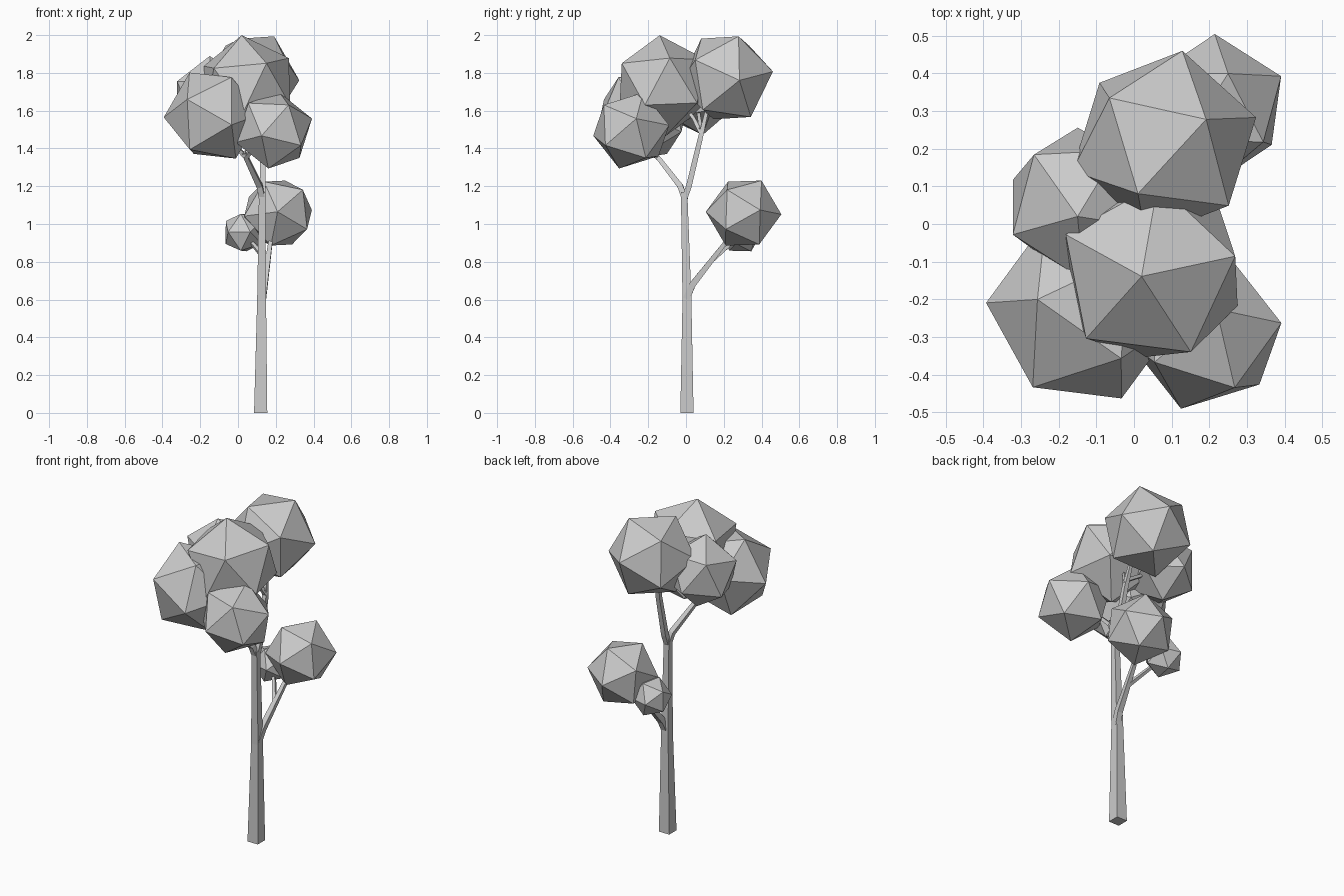
import bpy, bmesh
from mathutils import Vector, Matrix

cube = bpy.data.objects.get("Cube")
if cube:
    bpy.data.objects.remove(cube, do_unlink=True)

grey = bpy.data.materials.new("plain_grey")
grey.use_nodes = True
COLOUR = (0.6, 0.6, 0.6, 1)
grey.diffuse_color = COLOUR
grey.node_tree.nodes["Principled BSDF"].inputs["Base Color"].default_value = COLOUR


def finish(name, bm):
    bmesh.ops.recalc_face_normals(bm, faces=bm.faces)
    mesh = bpy.data.meshes.new(name)
    bm.to_mesh(mesh)
    bm.free()
    mesh.materials.append(grey)
    obj = bpy.data.objects.new(name, mesh)
    bpy.context.collection.objects.link(obj)
    return obj


def frame(main, side):
    """Rotation whose z follows main and whose x leans towards side."""
    z = Vector(main).normalized()
    x = Vector(side)
    x = (x - z * x.dot(z)).normalized()
    return Matrix((x, z.cross(x), z)).transposed()


def foliage(name, centre, radius, corner, neighbour):
    """Icosahedron turned so that two adjoining corners face the given ways."""
    bm = bmesh.new()
    bmesh.ops.create_icosphere(bm, subdivisions=1, radius=radius)
    top = max(bm.verts, key=lambda v: v.co.z)
    ring = top.link_edges[0].other_vert(top)
    turn = frame(corner, neighbour) @ frame(top.co, ring.co).transposed()
    for v in bm.verts:
        v.co = turn @ v.co + Vector(centre)
    finish(name, bm)


def limb(name, path):
    """Square tapered tube along points of (x, y, z, width)."""
    bm = bmesh.new()
    points = [Vector(p[:3]) for p in path]
    loops = []
    for i, p in enumerate(points):
        along = points[min(i + 1, len(points) - 1)] - points[max(i - 1, 0)]
        if i == 0 and p.z == 0:
            along = Vector((0, 0, 1))
        rot = frame(along, (1, 0, 0))
        h = path[i][3] / 2
        loops.append([bm.verts.new(p + rot @ Vector((a * h, b * h, 0)))
                      for a, b in ((-1, -1), (1, -1), (1, 1), (-1, 1))])
    for low, high in zip(loops, loops[1:]):
        for k in range(4):
            n = (k + 1) % 4
            bm.faces.new((low[k], low[n], high[n], high[k]))
    bm.faces.new(loops[0])
    bm.faces.new(loops[-1])
    finish(name, bm)


# Trunk and limbs
limb("trunk", [(.12, .005, 0, .07), (.125, .005, .6, .047), (.128, -.01, 1.17, .034)])
limb("lower_branch", [(.13, .0, .6, .036), (.14, .035, .68, .034), (.17, .2, .89, .022), (.2, .28, 1.0, .018)])
limb("lower_twig", [(.155, .13, .8, .022), (.09, .22, .88, .018), (.03, .28, .95, .014)])
limb("front_branch", [(.128, -.005, 1.13, .032), (.115, -.03, 1.2, .03), (.03, -.17, 1.38, .022)])
limb("front_twig_right", [(.035, -.16, 1.36, .022), (-.02, -.18, 1.42, .018), (-.1, -.21, 1.52, .014)])
limb("front_twig_left", [(.04, -.15, 1.35, .022), (.08, -.19, 1.4, .018), (.17, -.26, 1.48, .014)])
limb("back_branch", [(.128, -.01, 1.13, .032), (.132, .015, 1.2, .03),
                     (.13, .075, 1.45, .026), (.115, .11, 1.6, .018), (.09, .16, 1.7, .014)])
limb("top_twig", [(.13, .08, 1.48, .022), (.1, .04, 1.56, .018), (.06, -.03, 1.65, .014)])
limb("side_twig", [(.13, .08, 1.5, .02), (.04, .07, 1.56, .018), (-.08, .06, 1.64, .014)])

# Foliage clumps
foliage("top_foliage", (.047, -.123, 1.733), .268, (-.1, -.06, .99), (.83, .14, .54))
foliage("front_left_foliage", (.19, -.29, 1.495), .213, (-.068, -.21, -.029), (-.028, -.06, -.199))
foliage("front_right_foliage", (-.134, -.229, 1.574), .26, (-.124, .029, .23), (-.136, -.207, .086))
foliage("back_foliage", (.08, .212, 1.774), .255, (.11, .065, .216), (.242, .073, .004))
foliage("side_foliage", (-.142, .054, 1.68), .212, (-.008, -.034, .21), (-.183, -.084, .08))
foliage("lower_foliage", (.212, .305, 1.058), .2, (.038, .095, .172), (.003, .198, -.005))
foliage("small_foliage", (.03, .29, .955), .115, (.035, -.11, .003), (-.02, -.04, .1))
